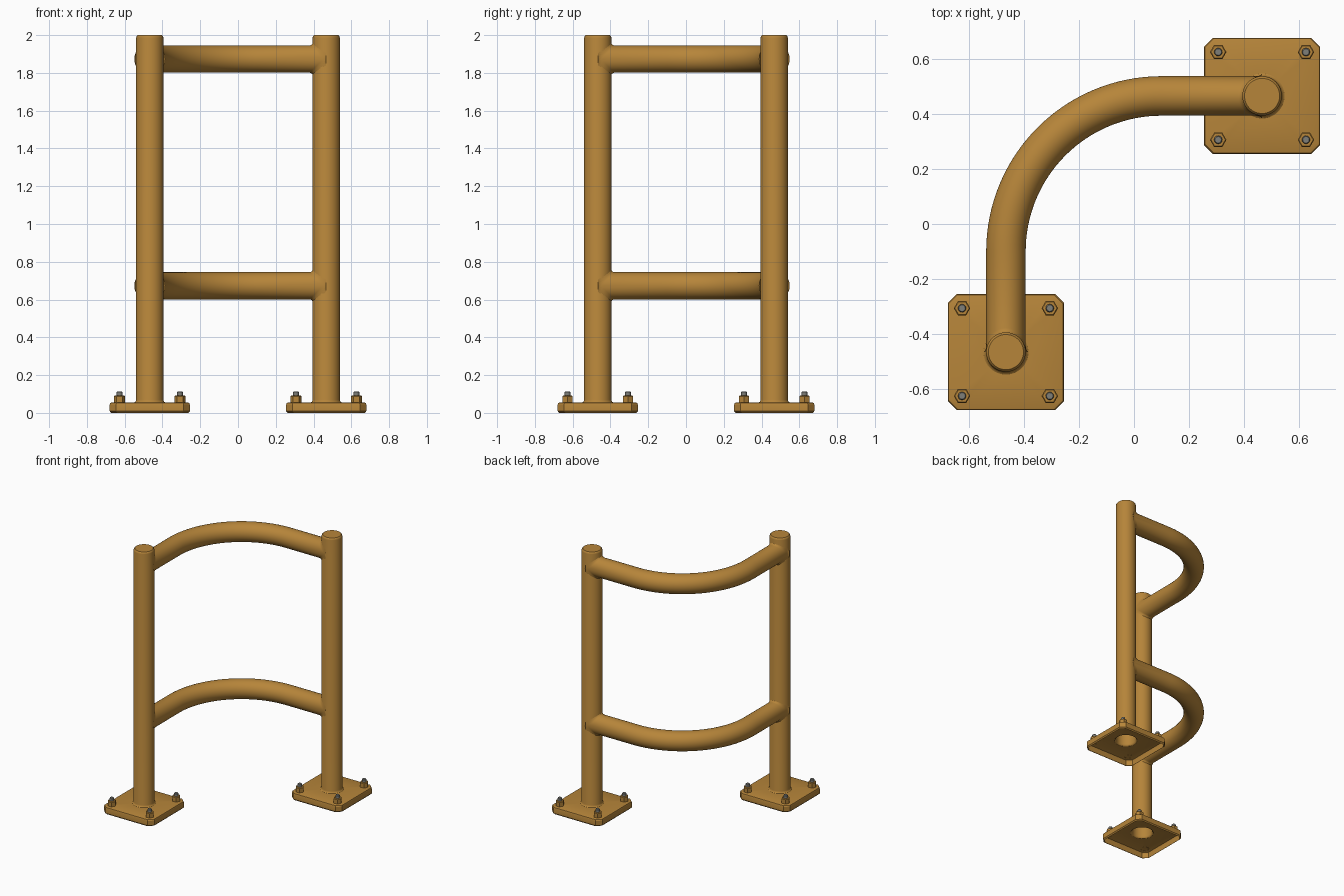
import bpy, bmesh, math
from mathutils import Vector

if "Cube" in bpy.data.objects:
    bpy.data.objects.remove(bpy.data.objects["Cube"])

C, R = 0.467, 0.072          # post offset from centre, pipe radius
N = 48


def material(name, col):
    m = bpy.data.materials.new(name)
    m.diffuse_color = (*col, 1)
    m.use_nodes = True
    m.node_tree.nodes["Principled BSDF"].inputs["Base Color"].default_value = m.diffuse_color
    return m


PAINT = material("ochre paint", (0.47, 0.235, 0.042))
STEEL = material("grey steel", (0.21, 0.21, 0.19))


def finish(name, bm, mat, loc=(0, 0, 0), angle=40):
    bmesh.ops.recalc_face_normals(bm, faces=bm.faces[:])
    me = bpy.data.meshes.new(name)
    bm.to_mesh(me)
    bm.free()
    me.materials.append(mat)
    ob = bpy.data.objects.new(name, me)
    bpy.context.collection.objects.link(ob)
    ob.location = loc
    bpy.ops.object.select_all(action='DESELECT')
    ob.select_set(True)
    bpy.context.view_layer.objects.active = ob
    bpy.ops.object.shade_smooth_by_angle(angle=math.radians(angle))
    return ob


def skin(bm, rings):
    """Join closed rings of points with quads; returns the vertex rings."""
    vr = [[bm.verts.new(p) for p in ring] for ring in rings]
    for a, b in zip(vr, vr[1:]):
        n = len(a)
        for i in range(n):
            bm.faces.new((a[i], a[(i + 1) % n], b[(i + 1) % n], b[i]))
    return vr


def circle(r, z, n=N):
    return [(r * math.cos(2 * math.pi * i / n), r * math.sin(2 * math.pi * i / n), z) for i in range(n)]


def lathe(name, profile, mat, loc, n=N, angle=40):
    bm = bmesh.new()
    vr = skin(bm, [circle(r, z, n) for r, z in profile])
    bm.faces.new(vr[-1])
    return finish(name, bm, mat, loc, angle)


def octagon(h, z, c=0.033):
    k = h - c
    return [(h, -k, z), (h, k, z), (k, h, z), (-k, h, z), (-h, k, z), (-h, -k, z), (-k, -h, z), (k, -h, z)]


def base_plate(name, loc):
    # Shell that is open underneath, with a round hole for the pipe
    bm = bmesh.new()
    vr = skin(bm, [octagon(0.204, 0), octagon(0.212, 0.009), octagon(0.212, 0.044),
                   octagon(0.209, 0.052), octagon(0.202, 0.055)])
    hole = [bm.verts.new(p) for p in circle(0.082, 0.055)]
    edges = [bm.edges.new((hole[i], hole[(i + 1) % N])) for i in range(N)]
    top = vr[-1]
    edges += [bm.edges.get((top[i], top[(i + 1) % 8])) for i in range(8)]
    bmesh.ops.triangle_fill(bm, edges=edges, use_beauty=True, normal=(0, 0, 1))
    finish(name, bm, PAINT, loc, 25)


def rail(name, z):
    # Quarter-bend pipe whose flared ends follow the round posts
    rings = []
    flare = [(0.0, 0.010), (0.004, 0.005), (0.009, 0.002), (0.016, 0.0)]

    def ring(c, t, r, off=None):
        n = Vector((-t.y, t.x, 0))
        pts = []
        for i in range(N):
            a = 2 * math.pi * i / N
            u = r * math.sin(a)
            d = 0
            if off is not None:
                d = off[1] * (math.sqrt(max(R * R - u * u, 0)) + off[0])
            pts.append(c + n * u + Vector((0, 0, r * math.cos(a))) + t * d)
        rings.append(pts)

    for k, dr in flare:
        ring(Vector((-C, -C, z)), Vector((0, 1, 0)), R + dr, (k, 1))
    bend, a0 = C + 0.1, 0.1
    for i in range(33):
        a = math.pi - i / 32 * math.pi / 2
        ring(Vector((a0 + bend * math.cos(a), -a0 + bend * math.sin(a), z)),
             Vector((math.sin(a), -math.cos(a), 0)), R)
    for k, dr in reversed(flare):
        ring(Vector((C, C, z)), Vector((1, 0, 0)), R + dr, (k, -1))
    bm = bmesh.new()
    skin(bm, rings)
    finish(name, bm, PAINT)


# Posts, plates and anchor bolts
for side, s in (("left", -1), ("right", 1)):
    x = y = s * C
    base_plate(side + "_base_plate", (x, y, 0))
    lathe(side + "_post", [(0.082, 0.055), (0.077, 0.058), (0.074, 0.063), (R, 0.07), (R, 1.986),
                           (0.070, 1.994), (0.064, 2.0)], PAINT, (x, y, 0))
    for i in (-1, 1):
        for j in (-1, 1):
            p = (x + 0.16 * i, y + 0.16 * j, 0)
            tag = f"{side}_{'inner' if i * s < 0 else 'outer'}_{'front' if j < 0 else 'back'}"
            lathe(tag + "_nut", [(0.03, 0.054), (0.03, 0.088), (0.026, 0.092)], PAINT, p, 6, 20)
            lathe(tag + "_stud", [(0.015, 0.09), (0.015, 0.11), (0.012, 0.114)], STEEL, p, 12, 35)

# Curved rails
rail("lower_rail", 0.673)
rail("upper_rail", 1.873)
